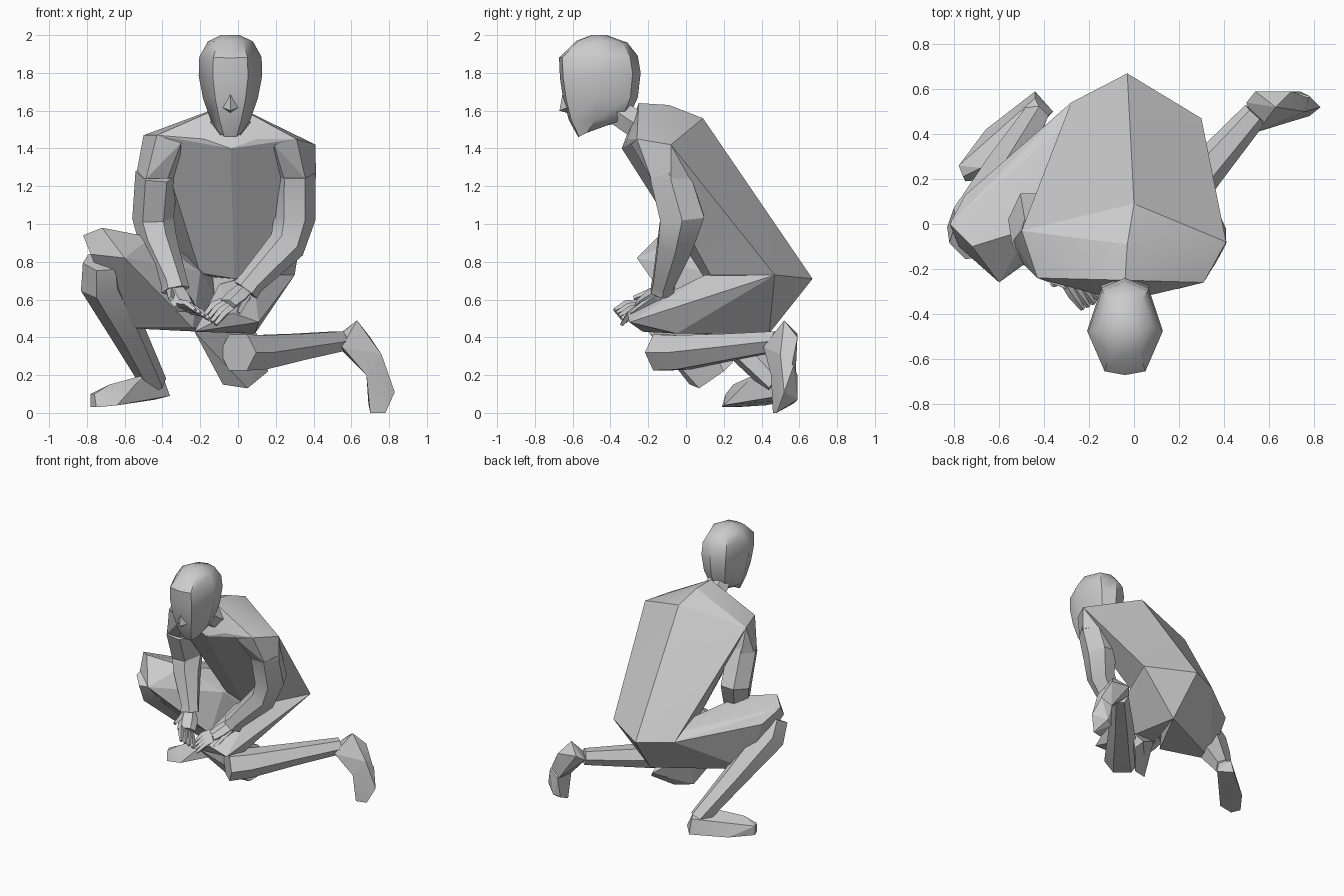
import bpy
import bmesh
import math
from mathutils import Vector

if "Cube" in bpy.data.objects:
    bpy.data.objects.remove(bpy.data.objects["Cube"], do_unlink=True)

grey = bpy.data.materials.new("plain_grey")
grey.use_nodes = True
grey.diffuse_color = (0.6, 0.6, 0.6, 1)
grey.node_tree.nodes["Principled BSDF"].inputs["Base Color"].default_value = (0.6, 0.6, 0.6, 1)


def finish(name, bm, angle=30):
    bmesh.ops.recalc_face_normals(bm, faces=bm.faces[:])
    mesh = bpy.data.meshes.new(name)
    bm.to_mesh(mesh)
    bm.free()
    mesh.materials.append(grey)
    obj = bpy.data.objects.new(name, mesh)
    bpy.context.collection.objects.link(obj)
    bpy.ops.object.select_all(action='DESELECT')
    obj.select_set(True)
    bpy.context.view_layer.objects.active = obj
    bpy.ops.object.shade_smooth_by_angle(angle=math.radians(angle))


def hull(name, points):
    """Faceted convex body part spanned by its corner points."""
    bm = bmesh.new()
    verts = [bm.verts.new(p) for p in points]
    res = bmesh.ops.convex_hull(bm, input=verts)
    loose = {g for g in res["geom_interior"] + res["geom_unused"]
             if isinstance(g, bmesh.types.BMVert)}
    bmesh.ops.delete(bm, geom=list(loose), context='VERTS')
    bmesh.ops.dissolve_limit(bm, angle_limit=math.radians(3),
                             verts=bm.verts[:], edges=bm.edges[:])
    finish(name, bm, 15)


def skin(name, rings, angle=30):
    """Join rings of equal size into a closed loft."""
    bm = bmesh.new()
    loops = [[bm.verts.new(p) for p in ring] for ring in rings]
    n = len(loops[0])
    for a, b in zip(loops, loops[1:]):
        for i in range(n):
            j = (i + 1) % n
            bm.faces.new((a[i], a[j], b[j], b[i]))
    bm.faces.new(loops[0])
    bm.faces.new(loops[-1])
    finish(name, bm, angle)


def limb(name, stations, ref=(0, 1, 0), sides=6):
    """Tapered limb; each station is a centre and two radii."""
    pts = [Vector(s[0]) for s in stations]
    rings = []
    for k, (_, ru, rv) in enumerate(stations):
        t = (pts[min(k + 1, len(pts) - 1)] - pts[max(k - 1, 0)]).normalized()
        u = t.cross(Vector(ref)).normalized()
        v = u.cross(t)
        rings.append([pts[k] + u * ru * math.cos(a) + v * rv * math.sin(a)
                      for a in (math.tau * i / sides for i in range(sides))])
    skin(name, rings)


# Shared body corners: tail, hips and the seat point under them
tail, seat = (-.03, .67, .71), (0, .44, .42)
left_hip, right_hip = (.3, .47, .73), (-.28, .54, .73)
left_shoulder = [(.41, -.08, 1.42), (.31, -.26, 1.45)]
right_shoulder = [(-.5, -.03, 1.47), (-.43, -.24, 1.47)]

# Torso: ridged back, broad shoulders, belly sloping back to the hips
hull("torso", left_shoulder + right_shoulder + [
    tail, left_hip, right_hip, (-.04, -.25, 1.64), (-.03, -.09, 1.63), (0, .09, 1.56),
    (-.04, -.34, 1.4), (.1, -.31, 1.45), (-.18, -.31, 1.45), (-.02, -.2, 1.17),
    (-.02, .1, .71), (.12, .13, .73), (-.2, .14, .74)])

# Pelvis
hull("pelvis", [tail, left_hip, right_hip, seat, (-.02, .12, .71), (-.1, .1, .5)])

# Kneeling left leg
hull("left_thigh", [
    left_hip, tail, seat, (.21, .08, .61), (.08, .1, .73), (-.1, .1, .68),
    (-.03, -.31, .53), (-.23, -.23, .43), (.11, -.3, .48), (.09, -.05, .42)])
hull("left_knee_back", [
    (-.23, -.2, .43), (-.1, -.02, .2), (-.08, .02, .15), (.05, .07, .13),
    (.16, .2, .22), (.12, .25, .27), (.1, .1, .42), (-.1, .1, .42)])
limb("left_shin", [
    ((0, -.13, .32), .13, .11), ((.1, -.02, .32), .115, .105),
    ((.32, .24, .35), .085, .08), ((.54, .49, .38), .06, .06)], (0, 0, 1))
hull("left_heel", [
    (.55, .41, .35), (.5, .54, .38), (.54, .59, .42), (.63, .52, .49),
    (.7, .59, .4), (.76, .5, .31), (.68, .45, .2), (.78, .56, .25), (.7, .58, .2)])
hull("left_toes", [
    (.68, .45, .2), (.76, .5, .31), (.78, .57, .25), (.7, .59, .2),
    (.83, .52, .11), (.78, .48, 0), (.7, .46, 0), (.69, .57, .05), (.74, .59, .07)])

# Raised right leg
hull("right_thigh", [
    right_hip, tail, seat, (-.75, .13, .84), (-.82, 0, .94), (-.72, -.1, .98),
    (-.6, -.26, .82), (-.78, -.1, .84), (-.62, .12, .45),
    (-.24, 0, .45), (-.2, .1, .75), (-.46, -.02, .93)])
limb("right_shin", [
    ((-.72, -.07, .8), .11, .1), ((-.72, -.01, .69), .12, .12),
    ((-.58, .23, .42), .1, .09), ((-.44, .48, .15), .06, .07)], (1, 1, 0))
hull("right_foot", [
    (-.44, .59, .07), (-.36, .5, .09), (-.44, .56, .18), (-.4, .47, .2),
    (-.5, .36, .2), (-.76, .21, .1), (-.78, .26, .1), (-.78, .26, .03),
    (-.75, .19, .03), (-.68, .25, .15), (-.64, .2, .04), (-.66, .42, .04)])

# Shoulder caps running from the torso corners into the arms
for side, corners, inner, x in [("left", left_shoulder, (.19, -.29, 1.42), .3),
                                ("right", right_shoulder, (-.3, -.29, 1.43), -.43)]:
    arm_ring = [(x + .113 * math.cos(a), -.08 + .12 * math.sin(a), 1.24)
                for a in (math.tau * i / 6 for i in range(6))]
    hull(side + "_shoulder", corners + [inner] + arm_ring)

# Arms with cuffs at the wrists
limb("left_arm", [
    ((.3, -.09, 1.27), .11, .12),
    ((.3, -.02, 1.03), .11, .135), ((.26, -.06, .89), .1, .105),
    ((.07, -.12, .69), .07, .065), ((.04, -.125, .65), .075, .07)])
limb("right_arm", [
    ((-.43, -.09, 1.27), .113, .12),
    ((-.45, .02, 1.03), .11, .135), ((-.42, -.03, .9), .1, .105),
    ((-.34, -.11, .7), .07, .065), ((-.33, -.125, .65), .075, .07)])


# Hands: a palm, four fingers and a thumb reaching to the middle
def hand(side, wrist, knuckle, tip, spread):
    wrist, knuckle, tip, spread = map(Vector, (wrist, knuckle, tip, spread))
    limb(side + "_palm", [(wrist, .055, .05), ((wrist + knuckle) / 2, .07, .045),
                          (knuckle, .065, .035)], (0, 0, 1))
    for i in range(4):
        off = spread * (i - 1.5)
        bend = (knuckle + tip) / 2 + off + Vector((0, 0, .015))
        limb(f"{side}_finger_{i + 1}", [(knuckle + off * .8, .022, .022),
             (bend, .02, .02), (tip + off, .012, .012)], (0, 0, 1), 4)
    limb(side + "_thumb", [(wrist + spread, .025, .025),
         (knuckle + spread * 3, .015, .015)], (0, 0, 1), 4)


hand("left", (.03, -.13, .64), (-.06, -.23, .57), (-.15, -.31, .49), (.02, -.02, -.015))
hand("right", (-.33, -.13, .64), (-.28, -.24, .56), (-.19, -.36, .52), (-.025, -.012, .015))

# Neck
limb("neck", [((-.04, -.2, 1.5), .13, .1), ((-.04, -.3, 1.55), .1, .08),
              ((-.04, -.4, 1.62), .08, .08)])

# Head: tilted rings of half width, front y/z and back y/z
head_x = -.04
rings = []
for w, fy, fz, by, bz in [
        (.06, -.57, 1.46, -.47, 1.51), (.105, -.62, 1.55, -.31, 1.55),
        (.145, -.65, 1.66, -.255, 1.67), (.168, -.667, 1.77, -.24, 1.8),
        (.165, -.672, 1.88, -.255, 1.89), (.12, -.58, 1.97, -.31, 1.96),
        (.05, -.5, 2, -.42, 2)]:
    ring = []
    for sx, s in [(0, 0), (.55, .04), (1, .45), (.62, .9), (0, 1),
                  (-.62, .9), (-1, .45), (-.55, .04)]:
        ring.append((head_x + sx * w, fy + (by - fy) * s, fz + (bz - fz) * s))
    rings.append(ring)
skin("head", rings, 40)

# Nose
hull("nose", [(head_x, -.65, 1.71), (head_x, -.67, 1.6), (head_x - .05, -.62, 1.62),
              (head_x + .05, -.62, 1.62), (head_x, -.6, 1.58)])
